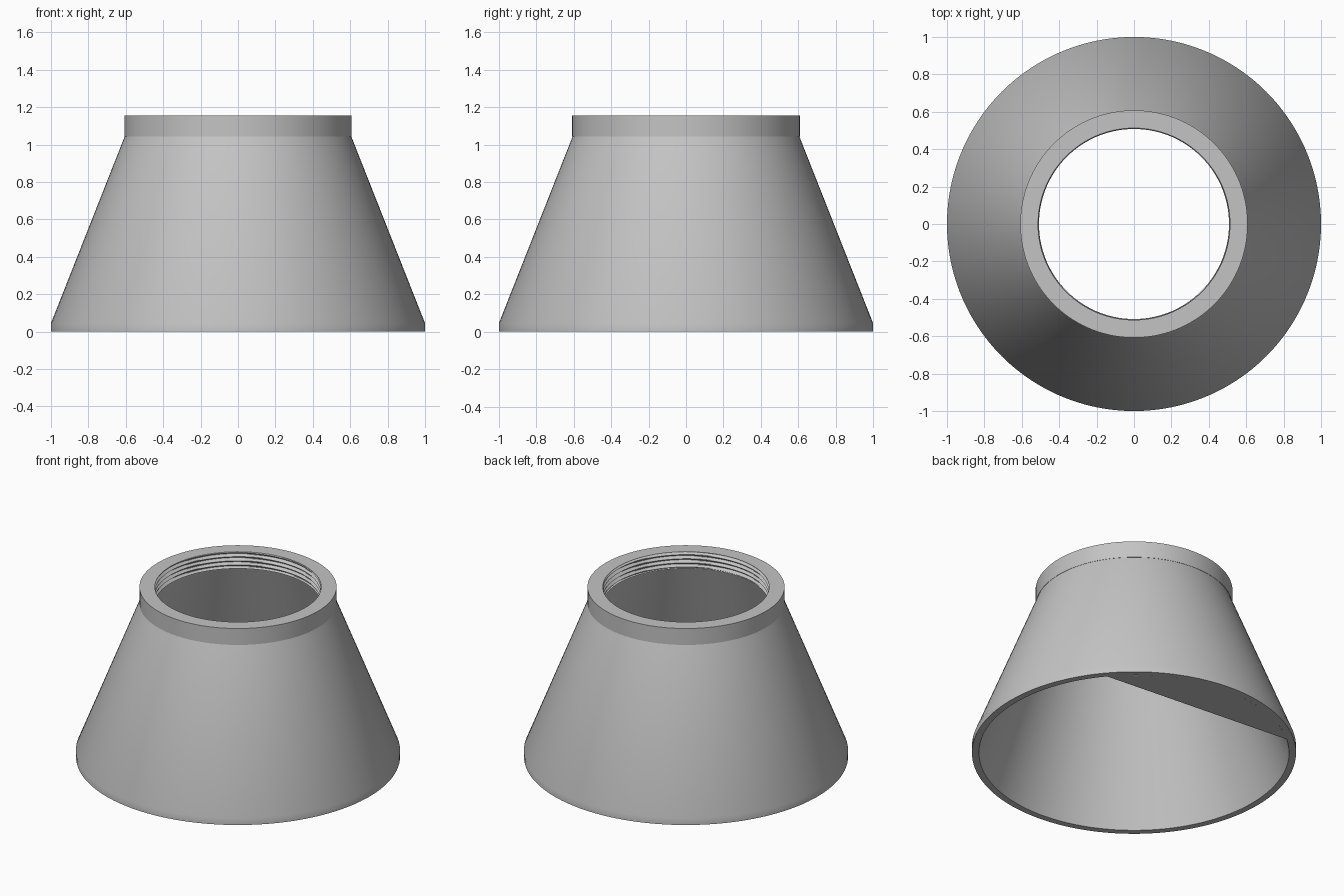
import bpy, bmesh
from math import sin, cos, tau, radians

if "Cube" in bpy.data.objects:
    bpy.data.objects.remove(bpy.data.objects["Cube"])

SIDES = 120
HEIGHT, NECK_Z = 1.155, 1.043
NECK_R, BORE_R, BASE_BORE_R = 0.608, 0.508, 0.957

grey = bpy.data.materials.new("plain grey")
grey.use_nodes = True
grey.diffuse_color = (0.55, 0.55, 0.55, 1)
grey.node_tree.nodes["Principled BSDF"].inputs["Base Color"].default_value = grey.diffuse_color


def finish(name, bm):
    mesh = bpy.data.meshes.new(name)
    bm.to_mesh(mesh)
    bm.free()
    mesh.materials.append(grey)
    obj = bpy.data.objects.new(name, mesh)
    bpy.context.collection.objects.link(obj)
    bpy.ops.object.select_all(action='DESELECT')
    obj.select_set(True)
    bpy.context.view_layer.objects.active = obj
    bpy.ops.object.shade_smooth_by_angle(angle=radians(30))
    return obj


def lathe(name, profile_at, closed):
    """Revolve a profile of (radius, z) points, which may vary with the turn 0..1."""
    bm = bmesh.new()
    columns = []
    for i in range(SIDES):
        a = tau * i / SIDES
        columns.append([bm.verts.new((r * cos(a), r * sin(a), z))
                        for r, z in profile_at(i / SIDES)])
    count = len(columns[0])
    for i, col in enumerate(columns):
        nxt = columns[(i + 1) % SIDES]
        for j in range(count if closed else count - 1):
            k = (j + 1) % count
            bm.faces.new((col[j], nxt[j], nxt[k], col[k]))
    return finish(name, bm)


# Tapered hollow body with a short vertical lip at the base
def body_profile(turn):
    return [(0.565, NECK_Z), (BASE_BORE_R, 0), (1, 0), (1, 0.045), (0.606, NECK_Z)]


# Neck collar with a helical thread cut in its bore
def collar_profile(turn):
    points = [(BORE_R, NECK_Z), (NECK_R, NECK_Z), (NECK_R, HEIGHT), (0.513, HEIGHT)]
    rows, turns, depth = 32, 4, 0.018
    for j in range(1, rows):
        t = j / rows
        wave = abs(((t * turns + turn) % 1) * 2 - 1)
        points.append((BORE_R + depth * wave, HEIGHT + (NECK_Z - HEIGHT) * t))
    return points


lathe("tapered_body", body_profile, False)
lathe("threaded_collar", collar_profile, True)

# Flat web closing one segment of the base opening, facing down
bm = bmesh.new()
start, end = radians(40), radians(130)
steps = 30
arc = [start + (end - start) * i / steps for i in range(steps + 1)]
web = bm.faces.new([bm.verts.new((BASE_BORE_R * cos(a), BASE_BORE_R * sin(a), 0))
                    for a in reversed(arc)])
finish("base_web", bm)
